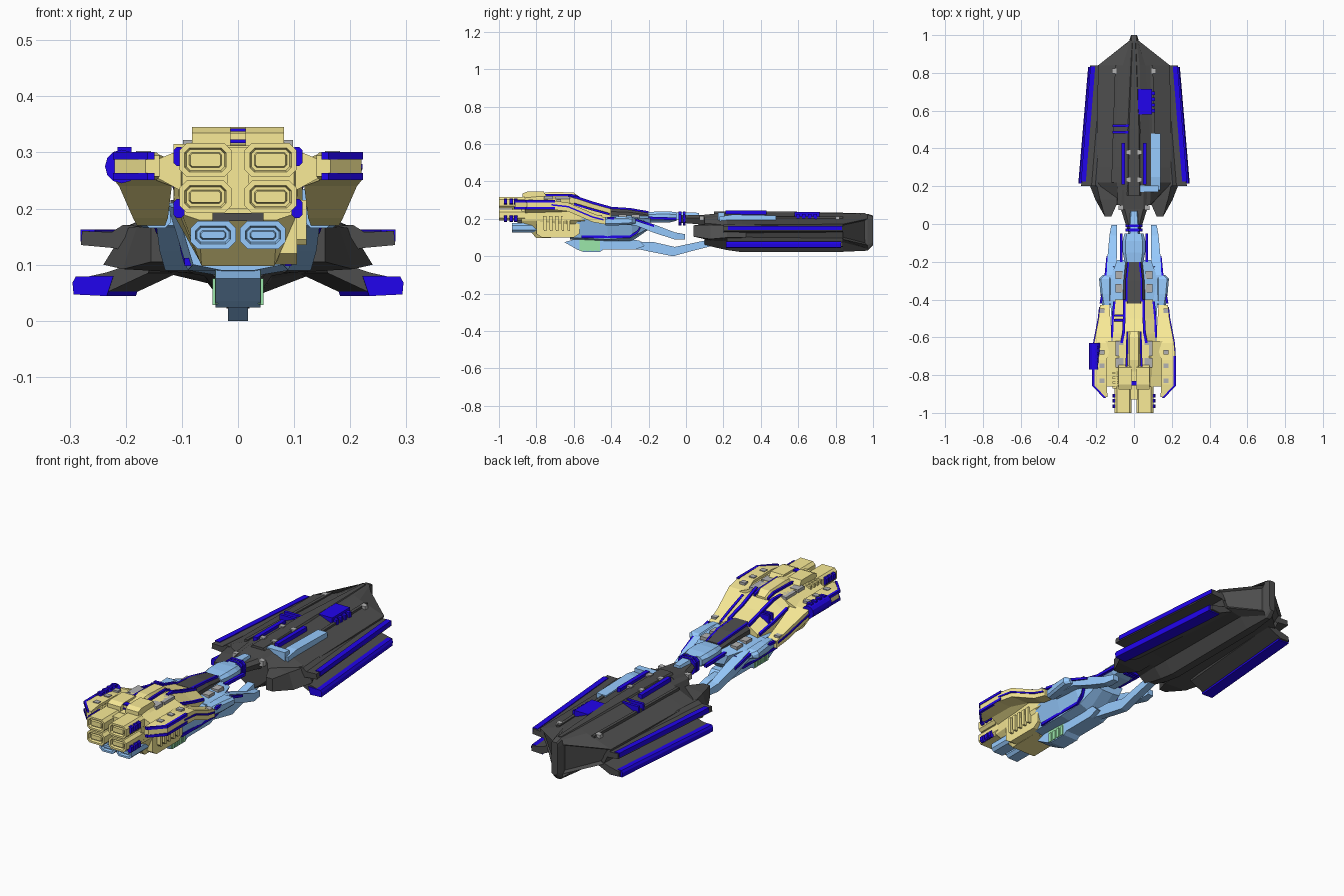
import bpy, bmesh, math

def material(name, rgb):
    m = bpy.data.materials.new(name)
    m.diffuse_color = (*rgb, 1)
    return m

YEL = material("cream_yellow", (0.95, 0.83, 0.31))
BLU = material("light_blue", (0.31, 0.60, 1.0))
NAVY = material("deep_blue", (0.015, 0.001, 0.85))
DARK = material("charcoal", (0.075, 0.075, 0.075))
GRN = material("pale_green", (0.33, 0.8, 0.4))
GREY = material("panel_grey", (0.45, 0.45, 0.45))

def loft(name, rings, mat, mirror=False, recess=None):
    """Skin a row of equal-sized rings, cap both ends, optionally mirror in x."""
    bm = bmesh.new()
    vs = [[bm.verts.new(p) for p in r] for r in rings]
    n = len(rings[0])
    for a, b in zip(vs, vs[1:]):
        for i in range(n):
            bm.faces.new((a[i], a[(i + 1) % n], b[(i + 1) % n], b[i]))
    bm.faces.new(vs[0])
    bm.faces.new(vs[-1])
    bmesh.ops.recalc_face_normals(bm, faces=bm.faces)
    if recess:
        fs = [f for f in bm.faces if recess(f)]
        bmesh.ops.inset_individual(bm, faces=fs, thickness=0.014, depth=-0.012)
    me = bpy.data.meshes.new(name)
    bm.to_mesh(me)
    bm.free()
    me.materials.append(mat)
    ob = bpy.data.objects.new(name, me)
    bpy.context.collection.objects.link(ob)
    if mirror:
        ob.modifiers.new("Mirror", 'MIRROR')
    return ob

def sym(y, *half):
    return [(x, y, z) for x, z in half] + [(-x, y, z) for x, z in reversed(half)]

def ring(y, pts, dx=0):
    return [(x + dx, y, z) for x, z in pts]

def rect(y, x0, x1, z0, z1):
    return ring(y, [(x0, z0), (x1, z0), (x1, z1), (x0, z1)])

def octo(y, x0, x1, z0, z1, c):
    return ring(y, [(x0 + c, z0), (x1 - c, z0), (x1, z0 + c), (x1, z1 - c),
                    (x1 - c, z1), (x0 + c, z1), (x0, z1 - c), (x0, z0 + c)])

def box(name, x0, x1, y0, y1, z0, z1, mat, mirror=False):
    return loft(name, [rect(y0, x0, x1, z0, z1), rect(y1, x0, x1, z0, z1)], mat, mirror)

def rail(name, path, r, mat, mirror=True):
    return loft(name, [rect(y, x - r, x + r, z - r, z + r) for x, y, z in path], mat, mirror)

def side_prism(name, x0, x1, yz, mat, mirror=False):
    return loft(name, [[(x, y, z) for y, z in yz] for x in (x0, x1)], mat, mirror)

# ---------- forward hull ----------
loft("bow_hull", [
    sym(0.10, (.05, .215), (.085, .205), (.09, .16), (.09, .12), (.05, .085), (.015, .06)),
    sym(0.22, (.04, .235), (.09, .215), (.20, .167), (.18, .10), (.06, .08), (.02, .033)),
    sym(0.30, (.04, .235), (.09, .215), (.20, .168), (.18, .10), (.06, .08), (.02, .022)),
    sym(0.84, (.03, .228), (.06, .215), (.19, .172), (.15, .09), (.06, .075), (.02, .024)),
    sym(0.97, (.014, .227), (.02, .222), (.025, .20), (.025, .06), (.02, .04), (.01, .03)),
    sym(1.00, (.012, .217), (.016, .212), (.016, .195), (.016, .075), (.014, .065), (.008, .06))],
    DARK, recess=lambda f: f.normal.y > .3 and f.calc_area() > .01)
loft("bow_aft_lobe", [
    rect(.04, .12, .155, .105, .165),
    ring(.13, [(.08, .085), (.205, .092), (.18, .168), (.08, .178)]),
    ring(.22, [(.08, .085), (.24, .10), (.20, .165), (.08, .178)]),
    ring(.32, [(.10, .09), (.19, .10), (.19, .165), (.10, .175)])], DARK, True)

# side flanges taper inwards towards the bow
UP = [(.17, .168), (.205, .171), (.225, .158), (.278, .160), (.28, .135), (.225, .13), (.165, .12)]
LOW = [(.15, .115), (.235, .086), (.285, .075), (.285, .052), (.235, .05), (.16, .085)]
TIP = [(.222, .08), (.289, .079), (.295, .068), (.293, .047), (.234, .044)]
for nm, prof, a, b, mat in (("upper_flange", UP, .20, .84, DARK),
                            ("lower_flange", LOW, .22, .84, DARK),
                            ("lower_flange_edge", TIP, .215, .83, NAVY)):
    loft(nm, [ring(a, prof), ring(b, prof, -.052)], mat, True)
loft("upper_flange_edge", [rect(.225, .255, .281, .141, .163),
                           rect(.835, .205, .231, .141, .163)], NAVY, True)

# deck fittings
rail("deck_rail", [(.057, .21, .235), (.057, .43, .234)], .010, NAVY)
loft("deck_spine", [sym(.15, (.03, .238), (.045, .215)), sym(.5, (.026, .24), (.045, .22)),
                    sym(.96, (.008, .23), (.014, .215))], DARK)
loft("deck_ridge", [rect(.22, .105, .12, .19, .215), rect(.84, .085, .10, .19, .212)], DARK, True)
box("deck_vent", .02, .095, .58, .715, .195, .236, NAVY)
for i in range(4):
    box("vent_fin", .09, .112, .59 + i * .031, .608 + i * .031, .18, .226, NAVY)
side_prism("deck_pipe_long", .09, .14, [(.18, .17), (.18, .212), (.25, .223), (.48, .218), (.48, .18)], BLU)
box("deck_pipe_elbow", .02, .13, .17, .205, .195, .235, BLU)
for y in (.485, .52):
    box("deck_bar", -.115, -.02, y - .007, y + .007, .205, .237, NAVY)
for x, y, z in ((.105, .81, .207), (.03, .38, .238), (.03, .235, .238), (.07, .085, .21)):
    box("deck_hatch", x - .012, x + .012, y - .012, y + .012, z - .02, z + .006, GREY, True)

# ---------- neck ----------
loft("neck_dark", [sym(.18, (.05, .23), (.09, .205), (.06, .15)), sym(.08, (.05, .22), (.07, .205), (.05, .17)),
                   sym(-.04, (.02, .22), (.032, .205), (.02, .18))], DARK)
loft("neck_beam", [sym(.07, (.015, .232), (.025, .20)), sym(0, (.02, .235), (.03, .20)),
                   sym(-.25, (.02, .235), (.035, .18))], BLU)
loft("neck_block", [octo(-.05, -.05, .05, .19, .235, .012), octo(-.09, -.06, .06, .18, .24, .015),
                    octo(-.15, -.06, .06, .18, .24, .015), octo(-.20, -.05, .05, .18, .235, .012)], BLU)
for y in (-.01, -.032):
    loft("neck_collar", [octo(y - .007, -.045, .045, .165, .238, .015),
                         octo(y + .007, -.045, .045, .165, .238, .015)], NAVY)
rail("neck_side_bar", [(.068, -.05, .20), (.068, -.2, .205)], .007, NAVY)

# lower keel strut joining both hulls
side_prism("keel_strut", -.018, .018,
           [(-.3, .037), (-.25, .037), (-.17, .02), (-.07, 0), (.02, .025), (.16, .06),
            (.16, .10), (.12, .088), (-.06, .05), (-.17, .075), (-.3, .08)], BLU)
side_prism("keel_body", -.04, .04,
           [(-.65, .075), (-.58, .035), (-.55, .024), (-.46, .024), (-.44, .037), (-.27, .037),
            (-.22, .055), (-.25, .085), (-.45, .095), (-.6, .09)], BLU)
box("keel_panel", .036, .041, -.57, -.46, .03, .09, GRN, True)
for i in range(4):
    box("panel_rib", .038, .045, -.563 + i * .028, -.547 + i * .028, .028, .075, GRN, True)

# ---------- blue mid body ----------
loft("mid_body", [
    sym(-.62, (.05, .20), (.11, .20), (.08, .10), (.03, .09)),
    sym(-.42, (.06, .218), (.125, .205), (.09, .09), (.03, .08)),
    sym(-.29, (.06, .218), (.125, .205), (.085, .10), (.03, .08)),
    sym(-.19, (.045, .215), (.09, .20), (.07, .155), (.03, .15))], BLU)
loft("side_arm", [
    rect(-.005, .09, .12, .09, .118), rect(-.06, .09, .13, .09, .128),
    rect(-.17, .09, .14, .125, .17), rect(-.27, .10, .145, .165, .205),
    rect(-.42, .10, .145, .17, .21)], BLU, True)
loft("arm_shoulder", [octo(-.43, .12, .168, .165, .21, .01), octo(-.37, .12, .178, .165, .213, .01),
                      octo(-.29, .12, .185, .17, .21, .01), octo(-.27, .12, .165, .175, .2, .01)], BLU, True)
rail("arm_trim", [(.14, -.17, .162), (.15, -.27, .195), (.176, -.42, .205)], .006, NAVY)
rail("body_trim", [(.088, -.56, .105), (.088, -.3, .105), (.095, -.26, .13), (.105, -.225, .185)], .007, NAVY)
loft("dark_spine", [sym(-.42, (.035, .265), (.06, .24), (.06, .2)), sym(-.3, (.035, .258), (.055, .235), (.055, .2)),
                    sym(-.2, (.025, .24), (.045, .22), (.045, .19))], DARK)
rail("dark_spine_trim", [(.04, -.41, .26), (.04, -.3, .253), (.03, -.2, .236)], .005, NAVY)
for y in (-.34, -.27):
    box("mid_hatch", .062, .098, y - .022, y + .022, .2, .224, GREY, True)

# ---------- stern: engine section ----------
loft("engine_body", [
    sym(-.40, (.05, .258), (.10, .225), (.10, .19), (.04, .18)),
    sym(-.50, (.05, .285), (.11, .25), (.11, .19), (.05, .17)),
    sym(-.58, (.055, .312), (.115, .275), (.115, .19), (.06, .15)),
    sym(-.64, (.08, .32), (.115, .29), (.115, .19), (.065, .10)),
    sym(-.80, (.08, .32), (.11, .295), (.105, .19), (.065, .098)),
    sym(-.88, (.08, .312), (.10, .295), (.10, .19), (.07, .18))], YEL)
def nozzle(name, x0, x1, z0, z1, y0, y1, mat):
    steps = ((y0, 0), (y1, 0), (y1, .009), (y1 + .012, .012), (y1 + .012, .017), (y1 + .003, .019))
    loft(name, [octo(y, x0 + d, x1 - d, z0 + d, z1 - d, .013 - .5 * d) for y, d in steps], mat, True)
for z0, z1 in ((.256, .317), (.192, .25)):
    nozzle("engine_nozzle", .012, .104, z0, z1, -.86, -1, YEL)
box("nozzle_core", -.02, .02, -.93, -.85, .2, .31, YEL)
nozzle("lower_nozzle", .004, .085, .128, .178, -.6, -.93, BLU)
box("nozzle_gap", -.045, .045, -.9, -.8, .178, .192, DARK)
for z in (.293, .2):
    for y in (-.91, -.935, -.965):
        loft("nozzle_clamp", [octo(y + s, .095, .115, z - .017, z + .017, .006) for s in (-.009, .009)], NAVY, True)

# upper boxes, canopy and trim lines
side_prism("roof_box", .013, .082, [(-.875, .31), (-.875, .335), (-.85, .345), (-.76, .345), (-.74, .31)], YEL, True)
box("roof_bridge", -.014, .014, -.85, -.76, .31, .335, YEL)
for z in (.32, .34):
    box("roof_slot", -.014, .014, -.855, -.83, z - .003, z + .003, NAVY)
loft("canopy", [sym(-.57, (.02, .318), (.035, .30)), sym(-.6, (.025, .34), (.04, .31)),
                sym(-.72, (.025, .345), (.045, .31)), sym(-.78, (.02, .335), (.04, .31))], YEL)
rail("canopy_trim", [(.036, -.57, .315), (.036, -.61, .328), (.04, -.76, .328)], .005, NAVY)
rail("spine_trim", [(.052, -.4, .258), (.052, -.5, .286), (.056, -.58, .313), (.066, -.63, .318)], .007, NAVY)
rail("flank_trim", [(.104, -.41, .225), (.113, -.5, .25), (.117, -.6, .28)], .006, NAVY)
box("roof_hatch", .055, .098, -.70, -.62, .29, .320, GREY, True)
box("roof_plate", .055, .098, -.76, -.71, .29, .322, GREY, True)
for y in (-.485, -.51):
    box("roof_bar", -.105, -.055, y - .006, y + .006, .24, .288, NAVY)
for i in range(4):
    box("roof_fin", -.115, -.085, -.87 + i * .025, -.858 + i * .025, .28, .315, YEL)

# right-hand machinery block with ribs
side_prism("rib_block", .04, .105,
           [(-.80, .12), (-.77, .10), (-.60, .10), (-.57, .12), (-.57, .24), (-.80, .24)], YEL)
for i in range(5):
    side_prism("block_rib", .10, .122, [(-.765 + i * .032 + dy, z) for dy, z in
               ((0, .145), (.008, .135), (.018, .135), (.018, .215), (0, .215))], YEL)

# outrigger pods
loft("outrigger_pod", [
    rect(-.43, .13, .18, .17, .205), rect(-.50, .125, .187, .183, .23),
    rect(-.63, .118, .212, .24, .287), rect(-.72, .145, .22, .25, .298),
    rect(-.85, .145, .22, .252, .30), rect(-.915, .14, .165, .257, .295)], YEL, True)
loft("pod_link", [ring(y, [(.09, .31), (.15, .285), (.15, .258), (.09, .225)]) for y in (-.86, -.62)], YEL, True)
for nm, z in (("pod_trim_upper", .294), ("pod_trim_lower", .257)):
    rail(nm, [(.216, -.70, z), (.216, -.855, z), (.155, -.92, z)], .0065, NAVY)
rail("pod_leg_trim", [(.181, -.44, .195), (.188, -.5, .21), (.213, -.63, .265), (.218, -.72, .275)], .004, NAVY)
for y in (-.46, -.68, -.75, -.83):
    z = .212 if y > -.5 else .294
    box("pod_hatch", .155, .182, y - .012, y + .012, z - .02, z + .009, GREY, True)

# left-hand drum
loft("pod_drum", [[(-.207 + .03 * math.cos(a * math.pi / 6), y, .275 + .03 * math.sin(a * math.pi / 6))
                   for a in range(12)] for y in (-.77, -.63)], NAVY)
for i in range(4):
    box("drum_fin", -.215, -.19, -.76 + i * .033, -.745 + i * .033, .29, .31, NAVY)
